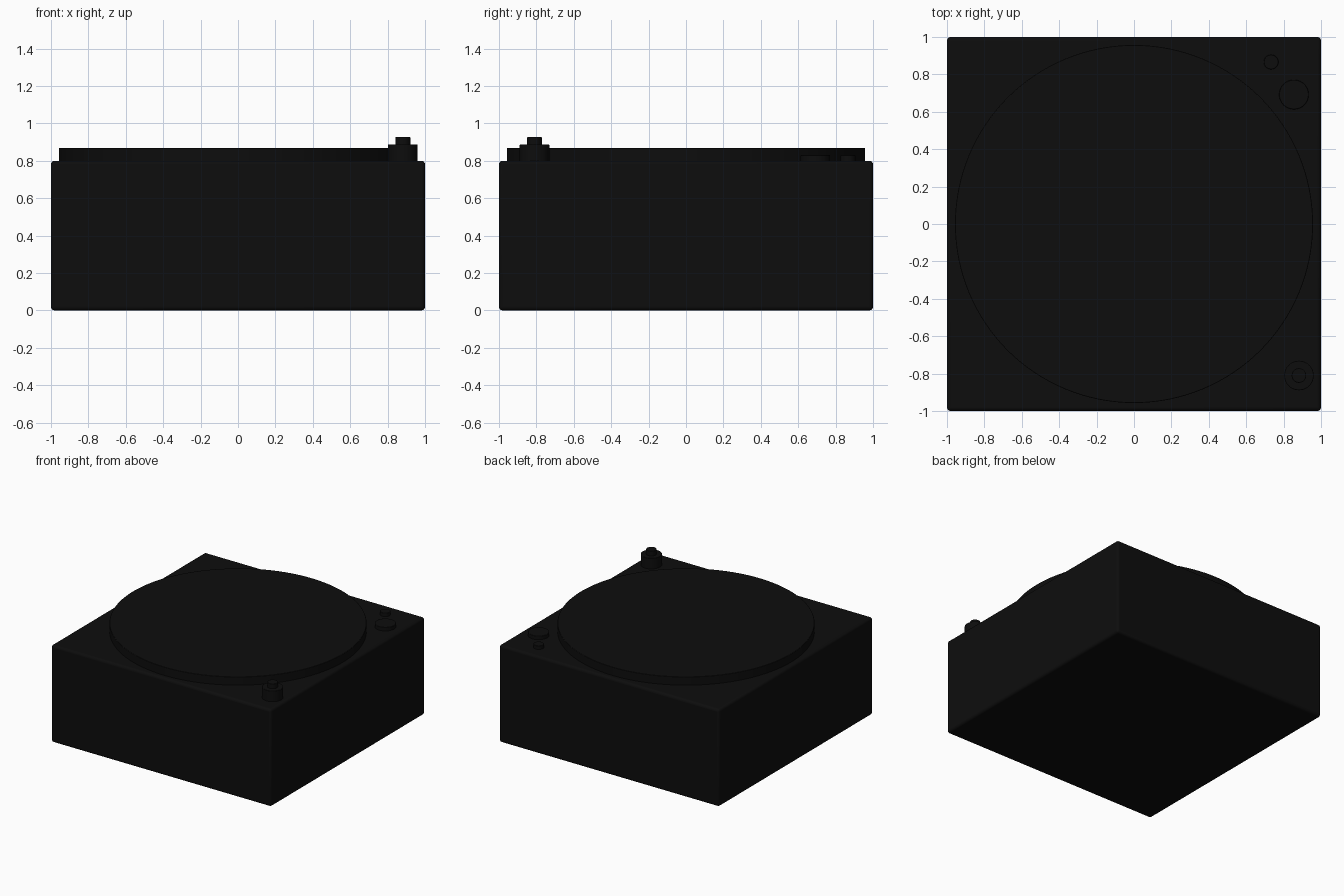
import bpy
from math import radians

if "Cube" in bpy.data.objects:
    bpy.data.objects.remove(bpy.data.objects["Cube"])

black = bpy.data.materials.new("black")
black.diffuse_color = (0.004, 0.004, 0.004, 1)
black.use_nodes = True
black.node_tree.nodes["Principled BSDF"].inputs["Base Color"].default_value = black.diffuse_color


def finish(ob, name, bevel, segments):
    ob.name = name
    ob.data.materials.append(black)
    mod = ob.modifiers.new("rounded_edges", 'BEVEL')
    mod.width, mod.segments = bevel, segments
    mod.limit_method = 'ANGLE'
    mod.angle_limit = radians(40)
    bpy.ops.object.shade_smooth_by_angle(angle=radians(35))


def disc(name, x, y, r, z0, z1, sides=64, bevel=0.003):
    bpy.ops.mesh.primitive_cylinder_add(vertices=sides, radius=r, depth=z1 - z0,
                                        location=(x, y, (z0 + z1) / 2))
    finish(bpy.context.object, name, bevel, 2)


# Square plinth with softened edges
bpy.ops.mesh.primitive_cube_add(size=1, location=(0, 0, 0.4))
body = bpy.context.object
body.scale = (2, 2, 0.8)
bpy.ops.object.transform_apply(location=False, rotation=False, scale=True)
finish(body, "body", 0.02, 4)

# Large round platter
disc("platter", 0, 0, 0.957, 0.79, 0.868, sides=128)

# Stepped knob at the front right
disc("knob_base", 0.882, -0.81, 0.079, 0.79, 0.888)
disc("knob_cap", 0.882, -0.81, 0.039, 0.88, 0.928)

# Low buttons at the back right
disc("large_button", 0.855, 0.692, 0.079, 0.79, 0.83)
disc("small_button", 0.733, 0.866, 0.039, 0.79, 0.83)
